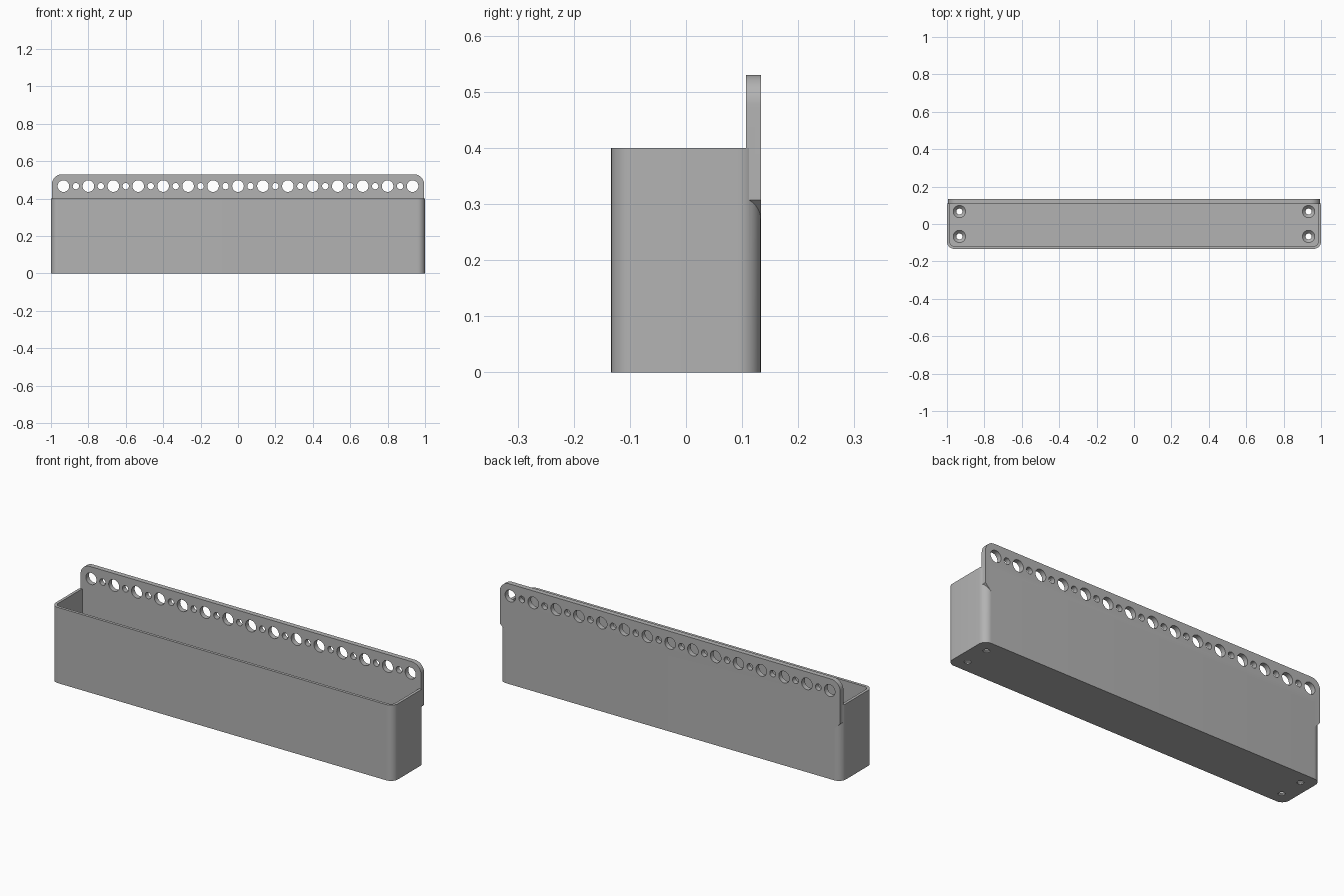
import bpy, bmesh
from math import sin, cos, pi
from mathutils import Matrix, Vector

cube = bpy.data.objects.get("Cube")
if cube:
    bpy.data.objects.remove(cube, do_unlink=True)

PITCH = 2 / 15
HALF_X, HALF_Y, RIM = 1.0, PITCH, 0.4
WALL, FLOOR, PLATE = 0.015, 0.024, 0.0265
PLATE_X, PLATE_TOP = 0.995, 0.53
RADIUS = 0.04

grey = bpy.data.materials.new("plain grey")
grey.use_nodes = True
colour = (0.45, 0.45, 0.45, 1)
grey.diffuse_color = colour
grey.node_tree.nodes["Principled BSDF"].inputs["Base Color"].default_value = colour


def rounded_outline(x, low, high, r_low, r_high, steps=10):
    """Symmetric rectangle outline with separate lower and upper corner radii."""
    points = []
    for sx, edge, sy, r, start in ((1, low, 1, r_low, -pi / 2), (1, high, -1, r_high, 0),
                                   (-1, high, -1, r_high, pi / 2), (-1, low, 1, r_low, pi)):
        count = steps if r > 0 else 0
        for i in range(count + 1):
            a = start + pi / 2 * i / max(count, 1)
            points.append((sx * (x - r) + r * cos(a), edge + sy * r + r * sin(a)))
    return points


def prism(bm, outline, place, depth):
    """Extrude an outline, placed in space by a function, along a vector."""
    face = bm.faces.new([bm.verts.new(place(u, v)) for u, v in outline])
    out = bmesh.ops.extrude_face_region(bm, geom=[face], use_keep_orig=True)
    moved = [g for g in out["geom"] if isinstance(g, bmesh.types.BMVert)]
    bmesh.ops.translate(bm, vec=Vector(depth), verts=moved)


def cone(bm, centre, r_bottom, r_top, depth, turn=0):
    matrix = Matrix.Translation(centre) @ Matrix.Rotation(turn, 4, "X")
    bmesh.ops.create_cone(bm, cap_ends=True, segments=32, radius1=r_bottom,
                          radius2=r_top, depth=depth, matrix=matrix)


def finish(bm, name):
    bmesh.ops.recalc_face_normals(bm, faces=bm.faces)
    mesh = bpy.data.meshes.new(name)
    bm.to_mesh(mesh)
    bm.free()
    mesh.materials.append(grey)
    obj = bpy.data.objects.new(name, mesh)
    bpy.context.collection.objects.link(obj)
    return obj


def combine(target, other, operation):
    """Apply a boolean and discard the helper."""
    bpy.context.view_layer.objects.active = target
    mod = target.modifiers.new(operation, "BOOLEAN")
    mod.operation, mod.object, mod.solver = operation, other, "EXACT"
    bpy.ops.object.modifier_apply(modifier=mod.name)
    bpy.data.objects.remove(other, do_unlink=True)


# Bin shell: rounded outside, cavity flush with the front of the back plate
bm = bmesh.new()
prism(bm, rounded_outline(HALF_X, -HALF_Y, HALF_Y, RADIUS, RADIUS),
      lambda u, v: (u, v, 0), (0, 0, RIM))
storage_bin = finish(bm, "storage_bin")

bm = bmesh.new()
prism(bm, rounded_outline(HALF_X - WALL, WALL - HALF_Y, HALF_Y - PLATE, RADIUS - WALL, 0),
      lambda u, v: (u, v, FLOOR), (0, 0, RIM))
combine(storage_bin, finish(bm, "cavity_cutter"), "DIFFERENCE")

# Countersunk screw holes in the floor
for radius_top, radius_bottom, z, depth in ((0.016, 0.016, 0.01, 0.1),
                                            (0.034, 0.016, FLOOR - 0.0085, 0.019)):
    bm = bmesh.new()
    for sx in (-1, 1):
        for sy in (-1, 1):
            cone(bm, (sx * 7 * PITCH, sy * PITCH / 2, z), radius_bottom, radius_top, depth)
    combine(storage_bin, finish(bm, "screw_cutter"), "DIFFERENCE")

# Back plate: round upper corners, sloped lower corners
bm = bmesh.new()
prism(bm, [(-PLATE_X + RADIUS, 0.267), (PLATE_X - RADIUS, 0.267), (PLATE_X, 0.307)]
      + rounded_outline(PLATE_X, 0.307, PLATE_TOP, 0, 0.053)[1:],
      lambda u, v: (u, HALF_Y - PLATE, v), (0, PLATE, 0))
back_plate = finish(bm, "back_plate")

# Alternating large and small mounting holes
bm = bmesh.new()
for i in range(-14, 15):
    r = 0.017 if i % 2 else 0.031
    cone(bm, (i * PITCH / 2, HALF_Y - PLATE / 2, 0.467), r, r, 0.1, pi / 2)
combine(back_plate, finish(bm, "mounting_hole_cutter"), "DIFFERENCE")
combine(storage_bin, back_plate, "UNION")

bpy.ops.object.select_all(action="DESELECT")
storage_bin.select_set(True)
bpy.context.view_layer.objects.active = storage_bin
bpy.ops.object.shade_smooth_by_angle(angle=pi / 6)
